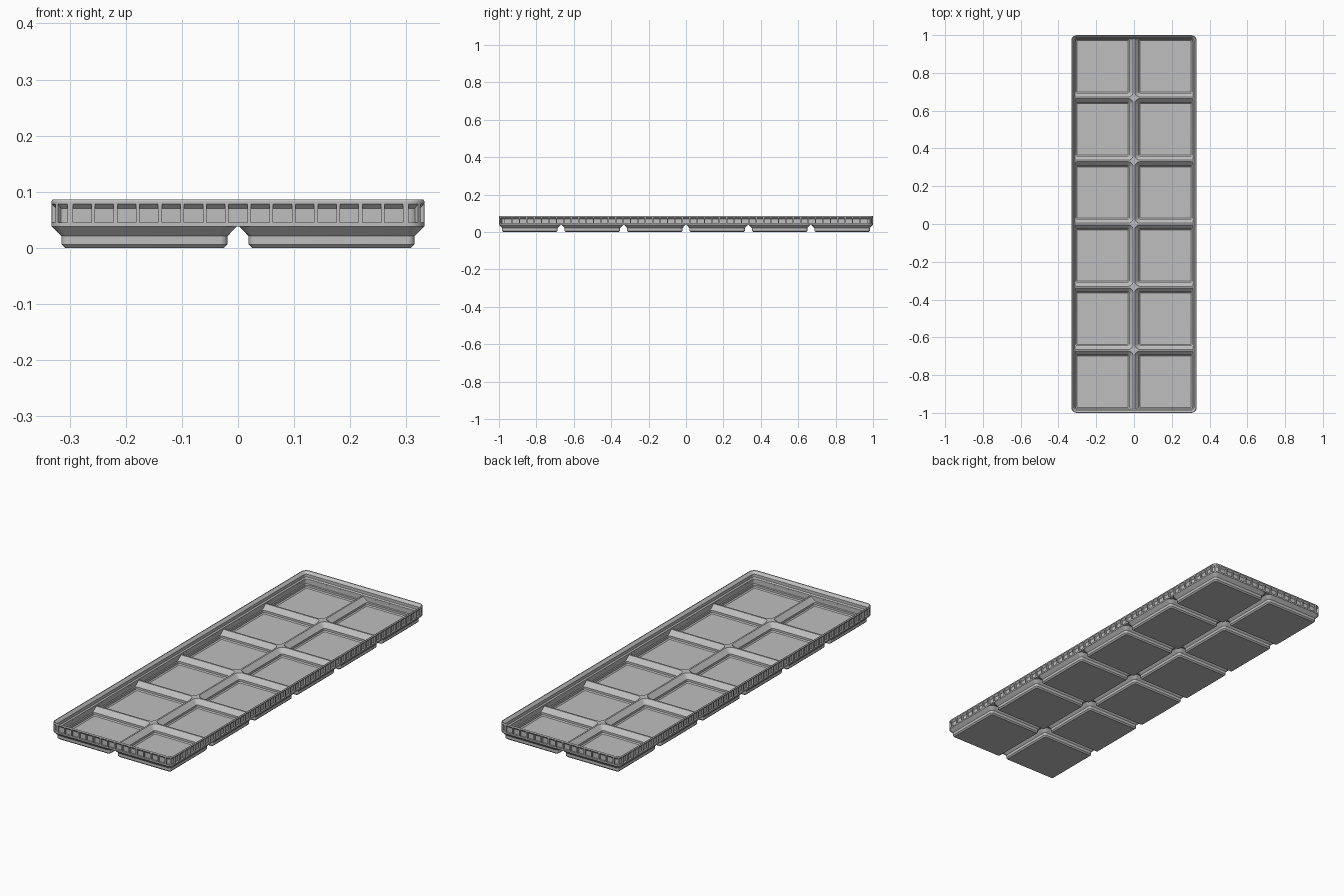
import bpy, bmesh, math
from mathutils import Vector

if "Cube" in bpy.data.objects:
    bpy.data.objects.remove(bpy.data.objects["Cube"])

PITCH = 0.334            # cell spacing
HX, HY, R = 0.332, 1.0, 0.03   # outer half sizes and corner radius
CELLS = [(sx * PITCH / 2, (j - 2.5) * PITCH) for sx in (-1, 1) for j in range(6)]

grey = bpy.data.materials.new("grey_plastic")
grey.diffuse_color = (0.52, 0.52, 0.52, 1)
grey.use_nodes = True
grey.node_tree.nodes["Principled BSDF"].inputs["Base Color"].default_value = grey.diffuse_color


def ring(bm, cx, cy, hx, hy, r, z, seg=6):
    """Rounded rectangle loop of vertices."""
    out = []
    for k, (sx, sy) in enumerate([(1, 1), (-1, 1), (-1, -1), (1, -1)]):
        for i in range(seg + 1):
            a = math.pi / 2 * (k + i / seg)
            out.append(bm.verts.new((cx + sx * (hx - r) + r * math.cos(a),
                                     cy + sy * (hy - r) + r * math.sin(a), z)))
    return out


def skin(bm, rings):
    """Closed solid through a list of matching loops."""
    for a, b in zip(rings, rings[1:]):
        n = len(a)
        for i in range(n):
            bm.faces.new((a[i], a[(i + 1) % n], b[(i + 1) % n], b[i]))
    bm.faces.new(rings[0][::-1])
    bm.faces.new(rings[-1])


def finish(bm, name):
    bmesh.ops.recalc_face_normals(bm, faces=bm.faces)
    me = bpy.data.meshes.new(name)
    bm.to_mesh(me)
    bm.free()
    ob = bpy.data.objects.new(name, me)
    bpy.context.collection.objects.link(ob)
    me.materials.append(grey)
    return ob


def stack(name, profile, centres=((0, 0),), hx=HX, hy=HY):
    """Profile rows are (inset, corner radius, z), repeated at each centre."""
    bm = bmesh.new()
    for cx, cy in centres:
        skin(bm, [ring(bm, cx, cy, hx - d, hy - d, r, z) for d, r, z in profile])
    return finish(bm, name)


def combine(target, tool, operation):
    m = target.modifiers.new("cut", 'BOOLEAN')
    m.object, m.operation, m.solver = tool, operation, 'EXACT'
    bpy.context.view_layer.objects.active = target
    bpy.ops.object.modifier_apply(modifier=m.name)
    bpy.data.objects.remove(tool)


# Upper frame slab and the stepped feet under each cell
tray = stack("tray", [(0, R, 0.0376), (0, R, 0.083), (0.002, R - 0.002, 0.086)])
feet = stack("feet", [(0.0235, 0.0065, 0), (0.0171, 0.0127, 0.0064), (0.0171, 0.0127, 0.0207),
                      (0.0001, 0.0298, 0.0378), (0.012, 0.018, 0.043)], CELLS, 0.165, 0.165)
combine(tray, feet, 'UNION')

# Hollow cells with sloped ridges, kept inside the outer wall
pockets = stack("pockets", [(0.029, 0.004, 0.0085), (0.024, 0.008, 0.0135), (0.024, 0.008, 0.024),
                            (0.002, 0.028, 0.046), (0.002, 0.028, 0.052)], CELLS, 0.165, 0.165)
limit = stack("limit", [(0.0207, R - 0.0207, -0.1), (0.0207, R - 0.0207, 0.1)])
combine(pockets, limit, 'INTERSECT')
combine(tray, pockets, 'DIFFERENCE')

# Stepped opening inside the rim
lip = stack("lip", [(0.0206, R - 0.0206, 0.0462), (0.0206, R - 0.0206, 0.052), (0.015, R - 0.015, 0.0576),
                    (0.015, R - 0.015, 0.072), (0.003, R - 0.003, 0.084), (0.003, R - 0.003, 0.1)])
combine(tray, lip, 'DIFFERENCE')

# Row of shallow windows around the outside of the rim
WINDOW = [(-0.005, 0.045), (0.0085, 0.045), (0.0085, 0.070), (-0.005, 0.0835)]
STEP, HALF = 0.0397, 0.0166
bm = bmesh.new()


def window(frames):
    skin(bm, [[bm.verts.new((p.x - n.x * d, p.y - n.y * d, z)) for d, z in WINDOW]
              for p, n in frames])


for s in (-1, 1):
    for k in range(-7, 8):
        n = Vector((0, s))
        window([(Vector((k * STEP + e, s * HY)), n) for e in (-HALF, HALF)])
    for k in range(-24, 25):
        n = Vector((s, 0))
        window([(Vector((s * HX, k * STEP * 0.997 + e)), n) for e in (-HALF, HALF)])
    for t in (-1, 1):
        centre = Vector((s * (HX - R), t * (HY - R)))
        for start in (3, 51):
            frames = []
            for i in range(5):
                a = math.radians(start + 9 * i)
                n = Vector((s * math.cos(a), t * math.sin(a)))
                frames.append((centre + n * R, n))
            window(frames)
combine(tray, finish(bm, "windows"), 'DIFFERENCE')

# Clean shading with crisp edges
bpy.ops.object.select_all(action='DESELECT')
tray.select_set(True)
bpy.context.view_layer.objects.active = tray
bpy.ops.object.shade_smooth_by_angle(angle=math.radians(30))
